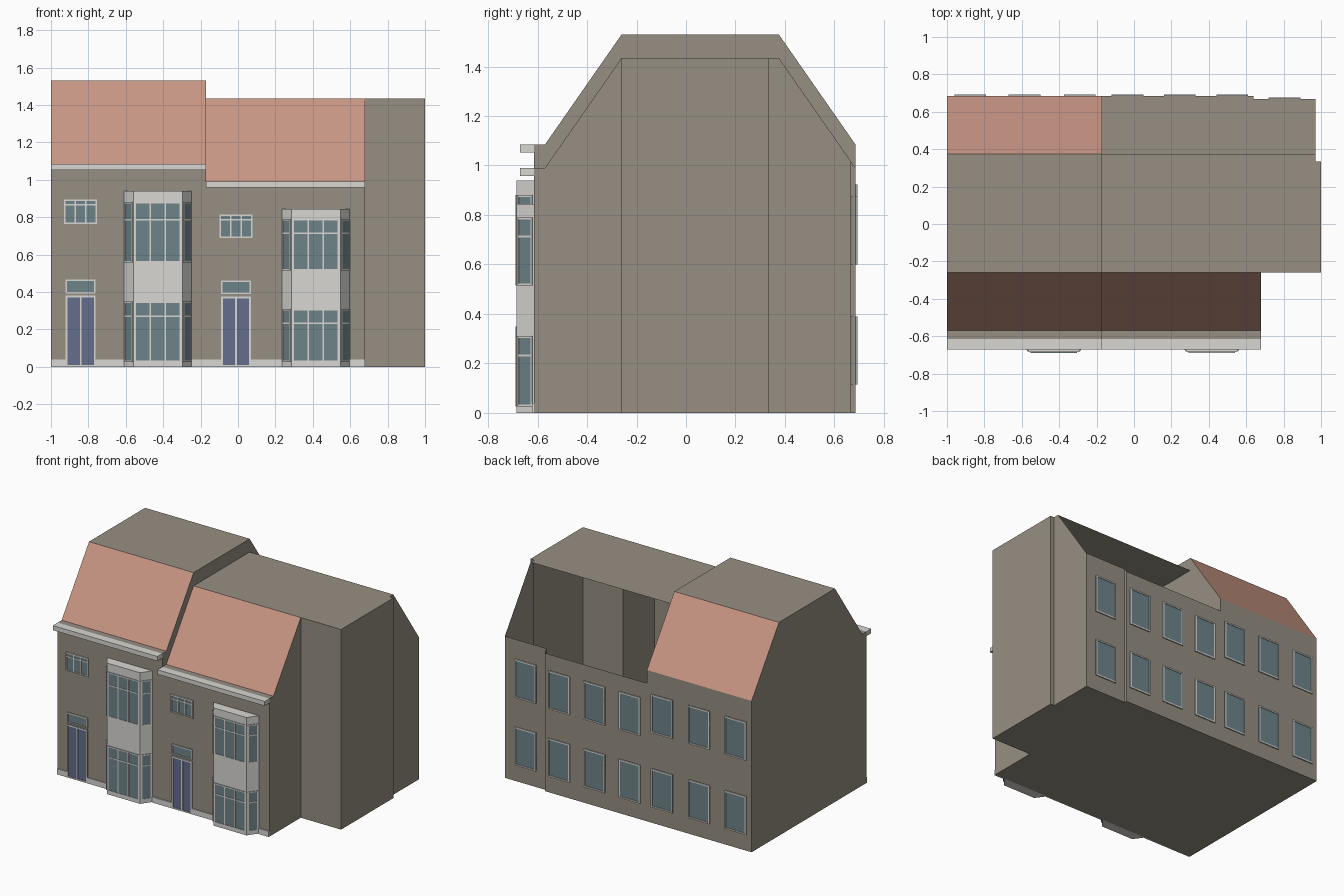
import bpy, bmesh, math
from mathutils import Matrix, Vector

if "Cube" in bpy.data.objects:
    bpy.data.objects.remove(bpy.data.objects["Cube"])


def material(name, r, g, b):
    lin = [(c / 255 / 12.92) if c < 11 else ((c / 255 + 0.055) / 1.055) ** 2.4 for c in (r, g, b)]
    m = bpy.data.materials.new(name)
    m.use_nodes = True
    m.diffuse_color = (*lin, 1)
    m.node_tree.nodes["Principled BSDF"].inputs["Base Color"].default_value = (*lin, 1)
    return m


WALL = material("grey brown wall", 150, 143, 130)
ROOF = material("terracotta roof", 200, 150, 132)
TRIM = material("pale trim", 216, 215, 211)
GLASS = material("blue grey glass", 110, 132, 138)
DOOR = material("blue door", 99, 110, 140)


def finish(name, bm, mats):
    me = bpy.data.meshes.new(name)
    bm.to_mesh(me)
    bm.free()
    for m in mats:
        me.materials.append(m)
    ob = bpy.data.objects.new(name, me)
    bpy.context.collection.objects.link(ob)
    return ob


def add_box(bm, lo, hi, matrix=Matrix(), index=0):
    lo, hi = Vector(lo), Vector(hi)
    size = Matrix.Diagonal((*(hi - lo), 1))
    geo = bmesh.ops.create_cube(bm, size=1, matrix=matrix @ Matrix.Translation((lo + hi) / 2) @ size)
    for f in {f for v in geo["verts"] for f in v.link_faces}:
        f.material_index = index


def box(name, lo, hi, mat):
    bm = bmesh.new()
    add_box(bm, lo, hi)
    finish(name, bm, [mat])


def house(name, path, flat, slopes, shelf):
    """Walls rise along a closed plan path of (x, y, top); then roof faces."""
    bm = bmesh.new()
    face = lambda pts: bm.faces.new([bm.verts.new(p) for p in pts])
    for (ax, ay, at), (bx, by, bt) in zip(path, path[1:] + path[:1]):
        face([(ax, ay, 0), (bx, by, 0), (bx, by, bt), (ax, ay, at)])
    face([(x, y, 0) for x, y, t in reversed(path)])
    face(flat)
    face(shelf)
    for s in slopes:
        face(s).material_index = 1
    bmesh.ops.remove_doubles(bm, verts=bm.verts, dist=0.0005)
    bmesh.ops.recalc_face_normals(bm, faces=bm.faces)
    finish(name, bm, [WALL, ROOF])


FRONT, EAVE, RIDGE_F, RIDGE_B, BACK = -0.615, -0.57, -0.26, 0.375, 0.685
X0, XP, X1 = -1.0, -0.17, 0.68       # end wall, party wall, front corner


def strip(xa, xb, ya, za, yb, zb):
    return [(xa, ya, za), (xb, ya, za), (xb, yb, zb), (xa, yb, zb)]


# Taller house with two red slopes
lo, hi = 1.085, 1.53
section = [(FRONT, lo), (EAVE, lo), (RIDGE_F, hi), (RIDGE_B, hi), (BACK, lo)]
house("tall_house",
      [(XP, y, z) for y, z in section] + [(X0, y, z) for y, z in reversed(section)],
      strip(X0, XP, RIDGE_F, hi, RIDGE_B, hi),
      [strip(X0, XP, EAVE, lo, RIDGE_F, hi), strip(X0, XP, RIDGE_B, hi, BACK, lo)],
      strip(X0, XP, FRONT, lo, EAVE, lo))

# Lower house with side extension, open behind the flat roof
lo, hi, mid = 0.99, 1.435, 1.016
XE, XB, XS, YB = 1.0, 0.97, 0.64, 0.667
house("low_house",
      [(XP, FRONT, lo), (X1, FRONT, lo), (X1, EAVE, lo), (X1, RIDGE_F, hi),
       (XE, RIDGE_F, hi), (XE, 0.335, hi), (XB, 0.335, hi), (XB, RIDGE_B, hi),
       (XB, YB, mid), (XS, YB, mid), (XS, BACK, lo), (XP, BACK, lo),
       (XP, RIDGE_B, hi), (XP, RIDGE_F, hi), (XP, EAVE, lo)],
      [(XP, RIDGE_F, hi), (X1, RIDGE_F, hi), (XE, RIDGE_F, hi), (XE, 0.335, hi),
       (XB, 0.335, hi), (XB, RIDGE_B, hi), (XP, RIDGE_B, hi)],
      [strip(XP, X1, EAVE, lo, RIDGE_F, hi)],
      strip(XP, X1, FRONT, lo, EAVE, lo))

# Cornices
box("tall_cornice", (X0, -0.67, 1.052), (XP, FRONT, 1.085), TRIM)
box("low_cornice", (XP, -0.67, 0.958), (X1, FRONT, 0.99), TRIM)


def glazing(name, pos, angle, w, h, cols=1, bar=None, rim=0.008, depth=0.008, fill=GLASS):
    """Framed pane; pos is the lower left corner seen from outside."""
    m = Matrix.Translation(pos) @ Matrix.Rotation(angle, 4, 'Z')
    bm = bmesh.new()
    add_box(bm, (0, -depth * 0.4, 0), (w, 0, h), m, 1)
    half = rim / 2
    for i in range(cols + 1):
        x = half + i * (w - rim) / cols
        add_box(bm, (x - half, -depth, 0), (x + half, 0, h), m)
    for z in [half, h - half] + ([bar] if bar else []):
        add_box(bm, (0, -depth, z - half), (w, 0, z + half), m)
    finish(name, bm, [TRIM, fill])


# Front entrance: door, transom light and small window above
def entrance(side, x, door_top, light, win):
    glazing(side + "_door", (x, FRONT, 0), 0, 0.16, door_top, 2, rim=0.01, fill=DOOR)
    glazing(side + "_transom", (x, FRONT, light[0]), 0, 0.16, light[1] - light[0])
    h = win[1] - win[0]
    glazing(side + "_upper_window", (x - 0.01, FRONT, win[0]), 0, 0.177, h, 3, h - 0.028)


entrance("tall", -0.921, 0.38, (0.393, 0.466), (0.763, 0.895))
entrance("low", -0.09, 0.375, (0.388, 0.461), (0.688, 0.815))


# Two-storey bay with canted glazed sides
def bay(side, x, top, floors):
    x0, x1, cant, y1 = x, x + 0.362, 0.05, -0.685
    plan = [(x0, FRONT), (x0 + cant, y1), (x1 - cant, y1), (x1, FRONT)]
    bm = bmesh.new()
    base = bm.faces.new([bm.verts.new((px, py, 0)) for px, py in plan])
    up = bmesh.ops.extrude_face_region(bm, geom=[base])["geom"]
    bmesh.ops.translate(bm, verts=[v for v in up if isinstance(v, bmesh.types.BMVert)], vec=(0, 0, top))
    bmesh.ops.recalc_face_normals(bm, faces=bm.faces)
    finish(side + "_bay", bm, [TRIM])
    for level, (z0, z1, bar) in zip(("lower", "upper"), floors):
        for part, a, b, n in zip(("right", "front", "left"), plan, plan[1:], (1, 3, 1)):
            a, b = Vector((*a, z0)), Vector((*b, z0))
            d = (b - a).normalized()
            inset = 0.006
            glazing(f"{side}_bay_{level}_{part}_window", a + d * inset, math.atan2(d.y, d.x),
                    (b - a).length - 2 * inset, z1 - z0, n, bar - z0, depth=0.005)


bay("tall", -0.61, 0.94, [(0.025, 0.35, 0.27), (0.558, 0.88, 0.787)])
bay("low", 0.235, 0.845, [(0.025, 0.31, 0.232), (0.515, 0.79, 0.713)])

# Plinth, broken at doors and bays
for i, (a, b) in enumerate([(X0, -0.921), (-0.761, -0.61), (-0.248, -0.09), (0.07, 0.235), (0.597, X1)]):
    box(f"plinth_{i + 1}", (a, FRONT - 0.008, 0), (b, FRONT, 0.04), TRIM)

# Rear windows, two rows; each x is the edge nearest the model's left
for i, x in enumerate([-0.79, -0.5, -0.205, 0.05, 0.33, 0.61, 0.89]):
    tall = x < XP
    y = YB if x > XS else BACK
    for level, z in (("lower", 0.115), ("upper", 0.648 if tall else 0.6)):
        glazing(f"rear_{level}_window_{i + 1}", (x, y, z), math.pi, 0.17, 0.275, rim=0.01)
